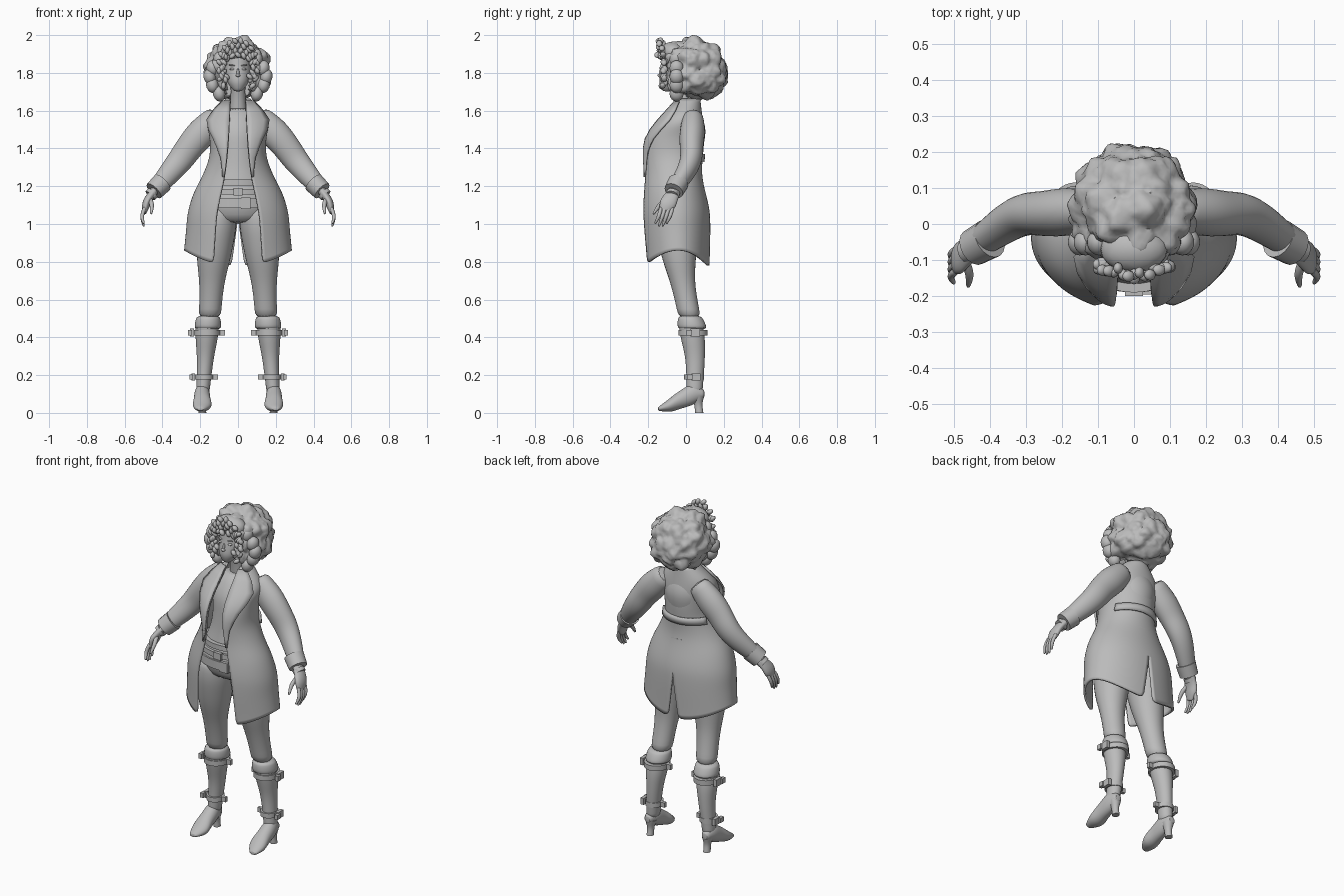
import bpy, bmesh, math, random
from mathutils import Vector, Matrix, noise

random.seed(4)
default_cube = bpy.data.objects.get("Cube")
if default_cube:
    bpy.data.objects.remove(default_cube)

X, Y, Z = Vector((1, 0, 0)), Vector((0, 1, 0)), Vector((0, 0, 1))
LEVEL, UPRIGHT = (X, Y), (X, Z)

grey = bpy.data.materials.new("plain_grey")
grey.use_nodes = True
grey.diffuse_color = (.5, .5, .5, 1)
shader = grey.node_tree.nodes["Principled BSDF"]
shader.inputs["Base Color"].default_value = grey.diffuse_color


def finish(name, bm, mirror=False, subsurf=0, thickness=0):
    bmesh.ops.recalc_face_normals(bm, faces=bm.faces)
    mesh = bpy.data.meshes.new(name)
    bm.to_mesh(mesh)
    bm.free()
    mesh.materials.append(grey)
    mesh.shade_smooth()
    mesh.set_sharp_from_angle(angle=math.radians(50))
    part = bpy.data.objects.new(name, mesh)
    bpy.context.collection.objects.link(part)
    if mirror:
        part.modifiers.new("mirror", 'MIRROR')
    if subsurf:
        modifier = part.modifiers.new("smooth", 'SUBSURF')
        modifier.levels = modifier.render_levels = subsurf
    if thickness:
        modifier = part.modifiers.new("thickness", 'SOLIDIFY')
        modifier.thickness, modifier.offset = thickness, 0


def spline(values, t):
    # smooth curve through evenly spaced values, t from 0 to 1
    padded = [values[0] * 2 - values[1], *values, values[-1] * 2 - values[-2]]
    spot = t * (len(values) - 1)
    i = min(int(spot), len(values) - 2)
    f = spot - i
    before, start, end, after = padded[i:i + 4]
    pull_in, pull_out = (end - before) / 2, (after - start) / 2
    blend = f * f * (3 - 2 * f)
    return (start * (1 - blend) + end * blend
            + pull_in * (f * (1 - f) * (1 - f)) - pull_out * (f * f * (1 - f)))


def skin(name, rows, closed=False, **options):
    bm = bmesh.new()
    rows = [[bm.verts.new(point) for point in row] for row in rows]
    size = len(rows[0])
    for low, high in zip(rows, rows[1:]):
        for i in range(size if closed else size - 1):
            j = (i + 1) % size
            bm.faces.new((low[i], low[j], high[j], high[i]))
    if closed:
        bm.faces.new(rows[0])
        bm.faces.new(rows[-1])
    finish(name, bm, **options)


def limb(name, path, widths, flat=(1, 1), frame=None, steps=12, sides=16, **options):
    # oval rings along a smooth path; flat is depth divided by width
    path = [Vector(point) for point in path]
    rings = []
    for k in range(steps + 1):
        t = k / steps
        centre = spline(path, t)
        if frame:
            across, deep = frame
        else:
            ahead = spline(path, min(1, t + .05)) - spline(path, max(0, t - .05))
            across = ahead.cross(Y).normalized()
            deep = across.cross(ahead).normalized()
        width = spline(widths, t)
        depth = width * spline(flat, t)
        angles = [math.tau * i / sides for i in range(sides)]
        rings.append([centre + across * width * math.cos(a) + deep * depth * math.sin(a) for a in angles])
    skin(name, rings, closed=True, **options)


def band(name, centre, width, flat, height, **options):
    # upright strap encircling a body part
    rise = Z * height / 2
    limb(name, [Vector(centre) - rise, Vector(centre) + rise], [width, width], [flat, flat],
         LEVEL, steps=1, sides=32, **options)


def blobs(name, items, **options):
    # ellipsoids given by place, size and tilt
    bm = bmesh.new()
    for place, size, tilt in items:
        matrix = Matrix.LocRotScale(Vector(place), Matrix.Rotation(tilt, 3, 'Y'), Vector(size))
        bmesh.ops.create_icosphere(bm, subdivisions=2, radius=1, matrix=matrix)
    finish(name, bm, **options)


def box(name, place, size, **options):
    bm = bmesh.new()
    bmesh.ops.create_cube(bm, size=1, matrix=Matrix.LocRotScale(Vector(place), None, Vector(size)))
    finish(name, bm, **options)


# Body, belts and neck
limb("shirt_torso", [(0, -.05, 1), (0, -.04, 1.3), (0, 0, 1.62)], [.15, .2, .17, .13, .12, .13, .08],
     [.65, .75, 1, .8], LEVEL, sides=24, subsurf=1)
limb("neck", [(0, .01, 1.58), (0, -.03, 1.76)], [.05, .04, .04], frame=LEVEL, subsurf=1)
for height, width, tall in [(1.22, .17, .03), (1.17, .19, .03), (1.11, .2, .05)]:
    band("waist_strap", (0, -.05, height), width, .14 / width, tall)
box("belt_buckle", (0, -.19, 1.17), (.05, .02, .04))
box("belt_pouch", (.04, -.18, 1.11), (.05, .03, .06))

# Head and face
limb("head", [(0, -.1, 1.7), (0, -.05, 1.82), (0, -.02, 1.95)], [.02, .055, .067, .07, .07, .04],
     [1.1, 1.2, 1.3], LEVEL, sides=24, subsurf=1)
blobs("nose", [((0, -.134, 1.8), (.008, .01, .025), 0), ((0, -.14, 1.787), (.013, .012, .009), 0)], subsurf=1)
blobs("lips", [((0, -.127, z), (.02, .01, .006), 0) for z in (1.748, 1.757)], subsurf=1)
blobs("eye", [((.03, -.12, 1.82), (.015, .01, .007), 0)], mirror=True, subsurf=1)
blobs("brow", [((.03, -.12, 1.84), (.02, .01, .004), -.1)], mirror=True, subsurf=1)

# Hair mass with puffy lobes and a hollow for the face
bm = bmesh.new()
bmesh.ops.create_icosphere(bm, subdivisions=5, radius=1)
for vertex in bm.verts:
    normal = vertex.co.copy()
    spread = .17 + .05 * max(0, -normal.z)
    place = normal * Vector((spread, spread, .165)).length / math.sqrt(3)
    place = Vector((normal.x * spread, normal.y * spread, normal.z * .165)) + Vector((0, .045, 1.825))
    lobe = noise.voronoi(place * 12)[0][0]
    place += normal * (.05 * (.4 - lobe) + .01 * noise.noise(place * 40))
    if place.y < 0 and abs(place.x) < .066 and place.z < 1.87:
        place.y = 0
    place.y = max(place.y, -.11)
    place.z = min(place.z, 2)
    vertex.co = place
finish("hair", bm)

# Fringe, small curls around the forehead and cheeks, and locks beside the neck
blobs("fringe", [((0, -.07, 1.91), (.1, .07, .06), 0)], subsurf=1)
curls = []
for row in range(4):
    count = 13 + row
    for i in range(count):
        angle = math.radians(-40 + 260 * i / (count - 1))
        place = Vector((0, -.145, 1.825))
        place += X * math.cos(angle) * (.08 + .007 * row) + Z * math.sin(angle) * (.07 + .025 * row)
        place.y += .03 * abs(math.cos(angle)) + random.uniform(-.01, .01)
        curls.append((place, (.013, .016, .02), random.uniform(-1, 1)))
blobs("front_curls", curls)
blobs("side_locks", [((.1 + .05 * math.sin(.8 * i), -.05, 1.69 + .045 * i), (.035, .04, .045), .2)
                     for i in range(5)], mirror=True, subsurf=1)

# Coat, described by curves running evenly from hem to collar
HEM, COLLAR = .86, 1.66
HALF_WIDTH = [.28, .27, .26, .23, .18, .145, .145, .155, .06]
FRONT = [.2, .22, .21, .2, .04]
BACK = [.12, .12, .08, .09, .07]
OPENING = [.13, .11, .07, .05, .04]


def coat_curve(values, z):
    return spline(values, (z - HEM) / (COLLAR - HEM))


def coat_point(z, s, grow=0):
    # s runs from the front opening (0) to the middle of the back (1)
    half = coat_curve(HALF_WIDTH, z) + grow
    front, back = -coat_curve(FRONT, z), coat_curve(BACK, z) + grow
    near_hem = max(0, 1 - (z - HEM) / .17)
    slit = .035 * near_hem
    first = math.asin(coat_curve(OPENING, z) / half)
    last = math.pi - math.asin(slit / half)
    angle = first + (last - first) * s
    middle, c = (front + back) / 2, math.cos(angle)
    reach = (middle - front) / math.cos(first) if c > 0 else back - middle
    x = half * math.sin(angle) if s < 1 else slit
    return Vector((x, middle - c * reach, z - .085 * near_hem * c * c))


skin("coat", [[coat_point(HEM + (COLLAR - HEM) * k / 24, i / 20) for i in range(21)] for k in range(25)],
     mirror=True, subsurf=1, thickness=.012)
skin("back_band", [[coat_point(z, .6 + .05 * i, .01) for i in range(9)] for z in (1.33, 1.35, 1.37)],
     mirror=True, thickness=.014)

# Lapels spread outward from the opening
LAPEL_EDGE = [.08, .09, .13, .165, .085]
rows = []
for k in range(9):
    z = 1.25 + .05 * k
    inner, edge = coat_curve(OPENING, z), spline(LAPEL_EDGE, k / 8)
    rows.append([Vector((inner + (edge - inner) * s, (edge - inner) * s * s / 2 - coat_curve(FRONT, z) - .01, z))
                 for s in (0, .25, .5, .75, 1)])
skin("lapel", rows, mirror=True, thickness=.01)

# Arms and hands
limb("sleeve", [(.1, .04, 1.58), (.23, .03, 1.44), (.32, .02, 1.32), (.44, -.06, 1.18)],
     [.06, .08, .075, .07, .06, .045], [.85, .85], mirror=True, subsurf=1)
limb("sleeve_cuff", [(.4, -.04, 1.22), (.445, -.065, 1.175)], [.056, .052], steps=2, mirror=True)
limb("bracelet", [(.45, -.07, 1.165), (.465, -.075, 1.15)], [.034, .034], steps=1, mirror=True)
limb("palm", [(.44, -.06, 1.18), (.48, -.09, 1.12), (.497, -.12, 1.055)], [.024, .022, .021, .01],
     [1.4, 2, 2], mirror=True, subsurf=1)
for i, drop in enumerate((.015, 0, 0, .015)):
    y = -.14 + .02 * i
    limb("finger", [(.493, y + .01, 1.09), (.508, y - .005, 1.04), (.498, y - .025, .985 + drop)],
         [.011, .011, .006], steps=6, sides=8, mirror=True, subsurf=1)
limb("thumb", [(.468, -.1, 1.135), (.456, -.14, 1.1), (.46, -.175, 1.05)], [.013, .013, .006],
     steps=6, sides=8, mirror=True, subsurf=1)

# Legs and boots
limb("trouser_leg", [(.1, -.05, 1.1), (.13, -.035, .8), (.15, .02, .5)], [.09, .105, .1, .088, .07, .062, .06],
     [1.2, 1, 1], LEVEL, mirror=True, subsurf=1)
limb("boot_shaft", [(.16, .02, .5), (.172, .047, .3), (.187, .045, .1)], [.065, .06, .047, .04, .036],
     [1, 1.15, 1.2], LEVEL, mirror=True, subsurf=1)
limb("boot_cuff", [(.16, .035, .44), (.157, .02, .516)], [.071, .071, .06], [1.1, 1],
     LEVEL, steps=4, mirror=True, subsurf=1)
limb("boot_foot", [(.19, .1, .1), (.19, .04, .1), (.19, -.03, .07), (.19, -.09, .04), (.2, -.15, .02)],
     [.02, .04, .045, .05, .02], [1, 1.4, 1.1, .7, .5], UPRIGHT, mirror=True, subsurf=1)
limb("boot_heel", [(.188, .07, 0), (.188, .06, .09)], [.02, .02, .033], [1.1, 1.1], LEVEL, mirror=True)

# Boot straps with buckles on both sides
for centre, width, tall in [((.164, .038, .425), .07, .03), ((.179, .043, .19), .048, .028)]:
    band("boot_strap", centre, width, 1.1, tall, mirror=True)
    outside, inside = Vector(centre) + X * (width + .01), Vector(centre) - X * (width + .01)
    box("buckle_plate", outside + Y * .01, (.02, .05, tall * 1.4), mirror=True)
    box("strap_tip", outside + X * .01 - Y * .02, (.02, .03, tall), mirror=True)
    box("inner_buckle", inside, (.03, .02, tall), mirror=True)
